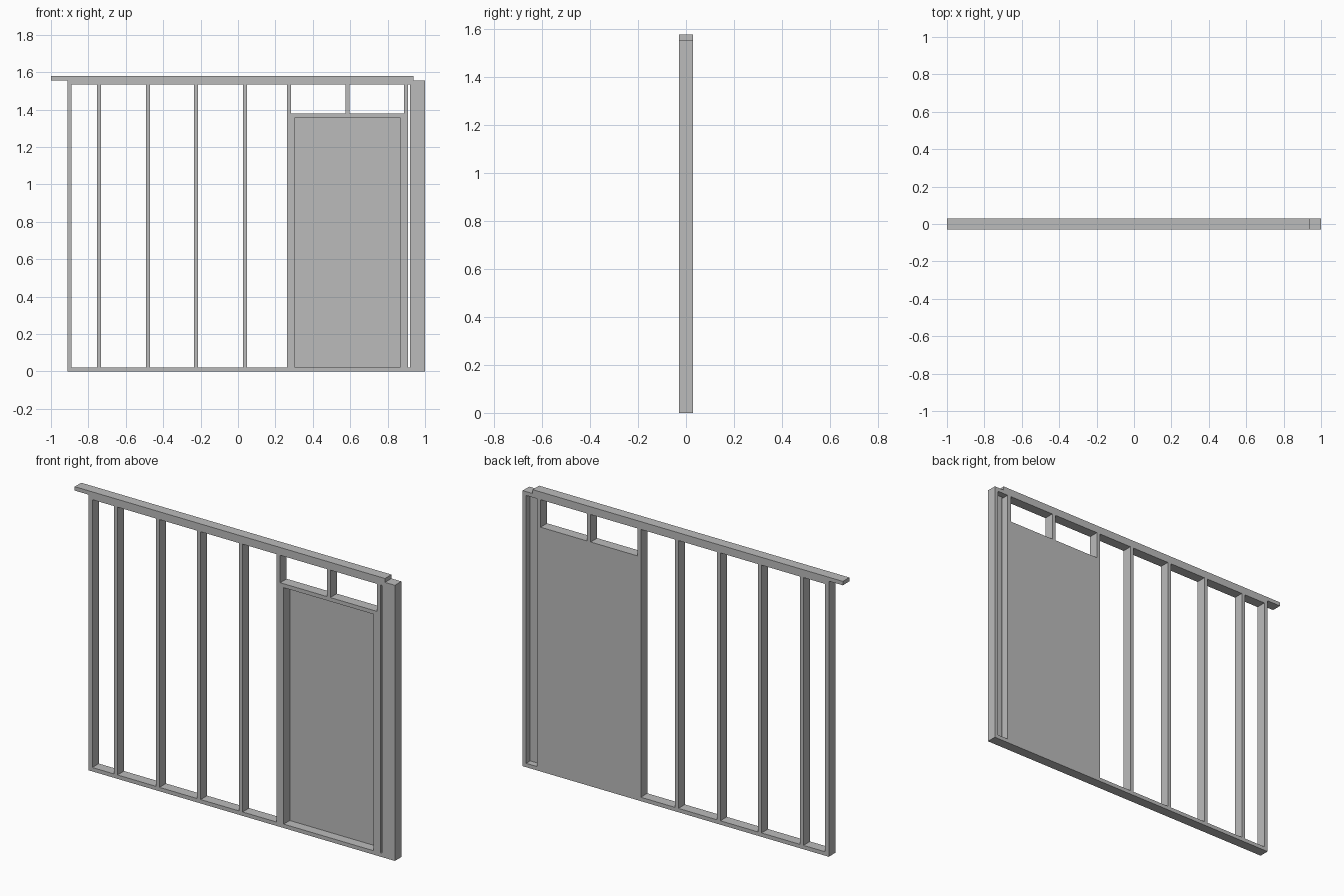
import bpy

cube = bpy.data.objects.get("Cube")
if cube:
    bpy.data.objects.remove(cube, do_unlink=True)

grey = bpy.data.materials.new("timber_grey")
grey.use_nodes = True
grey.diffuse_color = (0.5, 0.5, 0.5, 1)
bsdf = next(n for n in grey.node_tree.nodes if n.type == "BSDF_PRINCIPLED")
bsdf.inputs["Base Color"].default_value = (0.5, 0.5, 0.5, 1)

T = 0.022            # timber thickness
D = 0.029            # half the wall depth
TOP = 1.578          # wall height
PLATE = TOP - 2 * T  # underside of the doubled top plate
HEAD = 1.357         # underside of the door header


def board(name, x0, x1, z0, z1, y0=-D, y1=D):
    """Rectangular timber between two opposite corners."""
    bpy.ops.mesh.primitive_cube_add(
        size=1, location=((x0 + x1) / 2, (y0 + y1) / 2, (z0 + z1) / 2))
    ob = bpy.context.object
    ob.name = name
    ob.scale = (x1 - x0, y1 - y0, z1 - z0)
    bpy.ops.object.transform_apply(location=False, rotation=False, scale=True)
    ob.data.materials.append(grey)
    return ob


# Horizontal plates, the uppermost shifted sideways to lap the next wall
LEFT_END = -0.912
board("bottom_plate", LEFT_END, 1, 0, T)
board("lower_top_plate", LEFT_END, 1, PLATE, TOP - T)
board("upper_top_plate", -1, 0.938, TOP - T, TOP)

# Full-height studs
DOOR_0, DOOR_1 = 0.262, 0.91
for i, x in enumerate((LEFT_END, -0.754, -0.492, -0.235, 0.027, DOOR_0, DOOR_1 - T)):
    board(f"stud_{i + 1}", x, x + T, T, PLATE)

# Door opening: jack studs, header, short stud above
IN_0, IN_1 = DOOR_0 + T, DOOR_1 - T
board("right_jack_stud", IN_0, IN_0 + T, T, HEAD)
board("left_jack_stud", IN_1 - T, IN_1, T, HEAD)
board("door_header", IN_0, IN_1, HEAD, HEAD + T)
board("cripple_stud", 0.575, 0.575 + T, HEAD + T, PLATE)

# Thin panel closing the opening, flush with the back
board("door_panel", IN_0 + T, IN_1 - T, T, HEAD, D - 0.004, D)

# Corner: end stud with a flat stud set at the front beside a narrow slot
board("end_stud", 1 - T, 1, T, PLATE)
board("corner_flat_stud", 0.92, 1 - T, T, PLATE, -D, -D + T)
